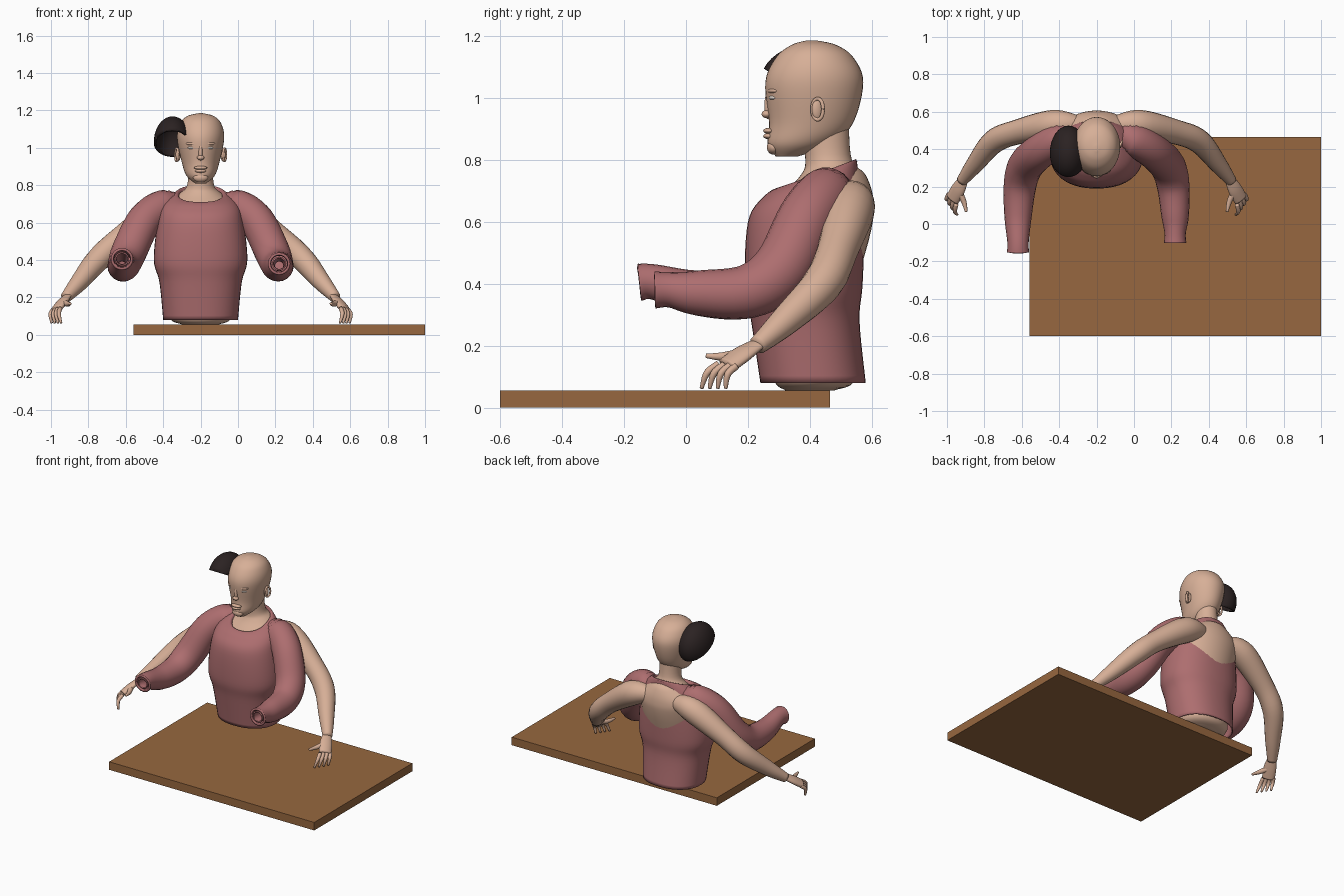
import bpy, bmesh, math
from mathutils import Vector, Matrix

if "Cube" in bpy.data.objects:
    bpy.data.objects.remove(bpy.data.objects["Cube"])

MIDDLE = -.2  # the figure's own centre plane in x


def material(name, *colour):
    made = bpy.data.materials.new(name)
    made.use_nodes = True
    made.diffuse_color = (*colour, 1)
    shader = made.node_tree.nodes["Principled BSDF"]
    shader.inputs["Base Color"].default_value = (*colour, 1)
    shader.inputs["Roughness"].default_value = .8
    return made


SKIN = material("skin", .68, .43, .31)
WOOL = material("rose knit", .42, .155, .16)
WOOD = material("brown wood", .31, .137, .05)
HAIR = material("dark hair", .024, .016, .016)
EYE_WHITE = material("eye white", .72, .64, .58)


def finish(name, mesh_data, surface, shell=0, smooth=True):
    """Turn a bmesh into a named object, optionally with an inward shell."""
    bmesh.ops.recalc_face_normals(mesh_data, faces=mesh_data.faces)
    mesh = bpy.data.meshes.new(name)
    mesh_data.to_mesh(mesh)
    mesh_data.free()
    mesh.materials.append(surface)
    part = bpy.data.objects.new(name, mesh)
    bpy.context.collection.objects.link(part)
    for polygon in mesh.polygons:
        polygon.use_smooth = smooth
    if shell:
        solid = part.modifiers.new("shell", "SOLIDIFY")
        solid.thickness = shell
        solid.offset = -1


def spline(controls, steps=6):
    """Smooth path through tuples of any length, such as positions with radii."""
    points = [Vector(control) for control in controls]
    slopes = []
    for index in range(len(points)):
        before = points[max(index - 1, 0)]
        after = points[min(index + 1, len(points) - 1)]
        slopes.append((after - before) / 2)
    path = []
    for index in range(len(points) - 1):
        start, end = points[index], points[index + 1]
        for step in range(steps):
            t = step / steps
            ease = t * t * (3 - 2 * t)
            path.append(start.lerp(end, ease) + slopes[index] * t * (1 - t) ** 2
                        - slopes[index + 1] * t * t * (1 - t))
    return path + [points[-1]]


def bridge(name, rings, surface, shell=0):
    """Skin a list of point rings; a shelled part stays open at both ends."""
    mesh_data = bmesh.new()
    loops = [[mesh_data.verts.new(point) for point in ring] for ring in rings]
    for lower, upper in zip(loops, loops[1:]):
        for index in range(len(lower)):
            mesh_data.faces.new((lower[index - 1], lower[index], upper[index], upper[index - 1]))
    if not shell:
        mesh_data.faces.new(loops[0])
        mesh_data.faces.new(loops[-1])
    finish(name, mesh_data, surface, shell)


def circle(count):
    for index in range(count):
        angle = index * math.tau / count
        yield math.cos(angle), math.sin(angle)


def stack(name, profile, surface, square=1, shell=0):
    """Loft level ovals given as height, half width, front, back, tilt."""
    rings = []
    for height, half, front, back, tilt in spline(profile):
        ring = []
        for across, along in circle(40):
            across = math.copysign(abs(across) ** square, across)
            along = math.copysign(abs(along) ** square, along)
            ring.append((MIDDLE + half * across, (front + back) / 2 + along * (back - front) / 2,
                         height + tilt * along))
        rings.append(ring)
    bridge(name, rings, surface, shell)


def tube(name, controls, surface, mirror, side, flat=1, shell=0):
    """Tube through x, y, z, radius controls, reflected when mirror is negative."""
    path = spline(controls)
    rings = []
    for index, (*centre, radius) in enumerate(path):
        ahead = path[min(index + 1, len(path) - 1)] - path[max(index - 1, 0)]
        tangent = ahead.to_3d().normalized()
        wide = Vector(side)
        wide = (wide - tangent * wide.dot(tangent)).normalized()
        thin = tangent.cross(wide) * flat
        ring = []
        for across, along in circle(20):
            point = Vector(centre) + (wide * across + thin * along) * radius
            point.x = MIDDLE + mirror * (point.x - MIDDLE)
            ring.append(point)
        rings.append(ring)
    bridge(name, rings, surface, shell)


def ellipsoid(name, centre, size, surface, turn=0):
    mesh_data = bmesh.new()
    bmesh.ops.create_uvsphere(mesh_data, u_segments=24, v_segments=12, radius=1)
    mesh_data.transform(Matrix.Translation(centre) @ Matrix.Rotation(turn, 4, "Z")
                        @ Matrix.Diagonal((*size, 1)))
    finish(name, mesh_data, surface)


# Table top
table = bmesh.new()
bmesh.ops.create_cube(table, size=1)
table.transform(Matrix.Translation((.22, -.0675, .0275)) @ Matrix.Diagonal((1.56, 1.065, .055, 1)))
finish("table_top", table, WOOD, smooth=False)

# Waist, upper back and neck
stack("body", [
    (.056, .1, .32, .48, 0), (.1, .17, .28, .55, 0), (.3, .17, .26, .53, 0), (.57, .21, .26, .597, 0),
    (.67, .21, .3, .605, 0), (.75, .12, .37, .58, 0), (.8, .072, .385, .535, 0), (.92, .066, .37, .525, 0),
], SKIN)

# Sweater body ending in a tilted, rolled neckline
stack("sweater", [
    (.08, .2, .24, .58, 0), (.28, .22, .21, .56, 0), (.4, .25, .19, .57, 0), (.6, .23, .2, .575, 0),
    (.7, .2, .25, .56, .02), (.755, .13, .3, .55, .045), (.73, .11, .32, .54, .045),
], WOOL, square=.88, shell=.008)

# Head and face
stack("head", [
    (.81, .03, .29, .36, 0), (.85, .075, .264, .47, 0), (.92, .1, .268, .54, 0), (1.05, .126, .256, .572, 0),
    (1.13, .11, .29, .54, 0), (1.17, .07, .34, .485, 0), (1.185, .01, .39, .42, 0),
], SKIN)
ellipsoid("nose_bridge", (MIDDLE, .265, .975), (.011, .012, .045), SKIN)
ellipsoid("nose_tip", (MIDDLE, .26, .947), (.02, .016, .013), SKIN)
ellipsoid("upper_lip", (MIDDLE, .268, .893), (.036, .019, .01), SKIN)
ellipsoid("lower_lip", (MIDDLE, .268, .876), (.03, .019, .01), SKIN)
ellipsoid("chin", (MIDDLE, .283, .84), (.04, .022, .024), SKIN)

# Parts that come in pairs; the right sleeve reaches a little further
for label, mirror, reach in (("left", 1, 0), ("right", -1, .05)):
    # Eye, brow and ear
    eye_x = MIDDLE + mirror * .048
    turn = mirror * .4
    ellipsoid(label + "_eye", (eye_x, .281, 1), (.022, .012, .008), EYE_WHITE, turn)
    ellipsoid(label + "_brow", (eye_x, .28, 1.022), (.032, .013, .009), SKIN, turn)
    ellipsoid(label + "_ear", (MIDDLE + mirror * .12, .425, .963), (.012, .02, .036), SKIN, turn)
    rim = [(MIDDLE + .128 + .008 * along, .425 + .018 * along, .963 + .034 * up, .006)
           for along, up in circle(8)]
    tube(label + "_ear_rim", rim + rim[:1], SKIN, mirror, side=(1, 0, 0))

    # Bare arm
    tube(label + "_arm", [
        (-.1, .53, .67, .05), (.03, .53, .645, .08), (.23, .49, .51, .066),
        (.35, .44, .4, .064), (.45, .32, .28, .048), (.52, .23, .2, .03),
    ], SKIN, mirror, side=(0, 0, 1))

    # Hand with fanned fingers and a thumb
    knuckles = Vector((.57, .133, .137))
    across = Vector((.55, .8, -.1)).normalized()
    tube(label + "_palm", [(.51, .24, .21, .027), (.54, .185, .175, .04), (*knuckles, .04)],
         SKIN, mirror, across, flat=.5)
    for index, finger in enumerate(("index", "middle", "ring", "little")):
        root = knuckles + across * (index - 1.5) * .023
        tip = Vector((.545 + .017 * index, .05 + .026 * index, .062))
        bend = root.lerp(tip, .5) + Vector((.01, -.01, .01))
        tube(f"{label}_{finger}_finger", [(*root, .012), (*bend, .011), (*tip, .006)],
             SKIN, mirror, across)
    tube(label + "_thumb", [(.54, .185, .175, .018), (.51, .12, .165, .014), (.497, .065, .167, .007)],
         SKIN, mirror, side=(0, 0, 1))

    # Empty sleeve with a gathered cuff, and the lining folded inside it
    cuff = Vector((.22, -.1 - reach, .38 + reach / 2))
    gather = cuff + Vector((0, .05, 0))
    tube(label + "_sleeve", [
        (-.07, .46, .68, .07), (0, .45, .685, .09), (.1, .39, .61, .094), (.18, .31, .45, .095),
        (.21, .2, .375, .087), (.22, .04, .37, .073), (*gather, .057), (*cuff, .06),
    ], WOOL, mirror, side=(1, 0, 0), shell=.014)
    tube(label + "_cuff_lining", [(*cuff, .038), (*gather, .036), (.22, .04, .37, .03)],
         WOOL, mirror, side=(1, 0, 0), shell=.008)

# Loose hair piece: a half shell with a sloping rim, beside the head
hair = bmesh.new()
bmesh.ops.create_uvsphere(hair, u_segments=32, v_segments=20, radius=1)
hair.transform(Matrix.Translation((-.35, .38, 1.03)) @ Matrix.Diagonal((.1, .146, .138, 1)))
bmesh.ops.bisect_plane(hair, geom=hair.verts[:] + hair.edges[:] + hair.faces[:],
                       plane_co=(-.35, .38, 1.02), plane_no=(0, -.5, -.87), clear_outer=True)
finish("hair_piece", hair, HAIR, shell=.012)
